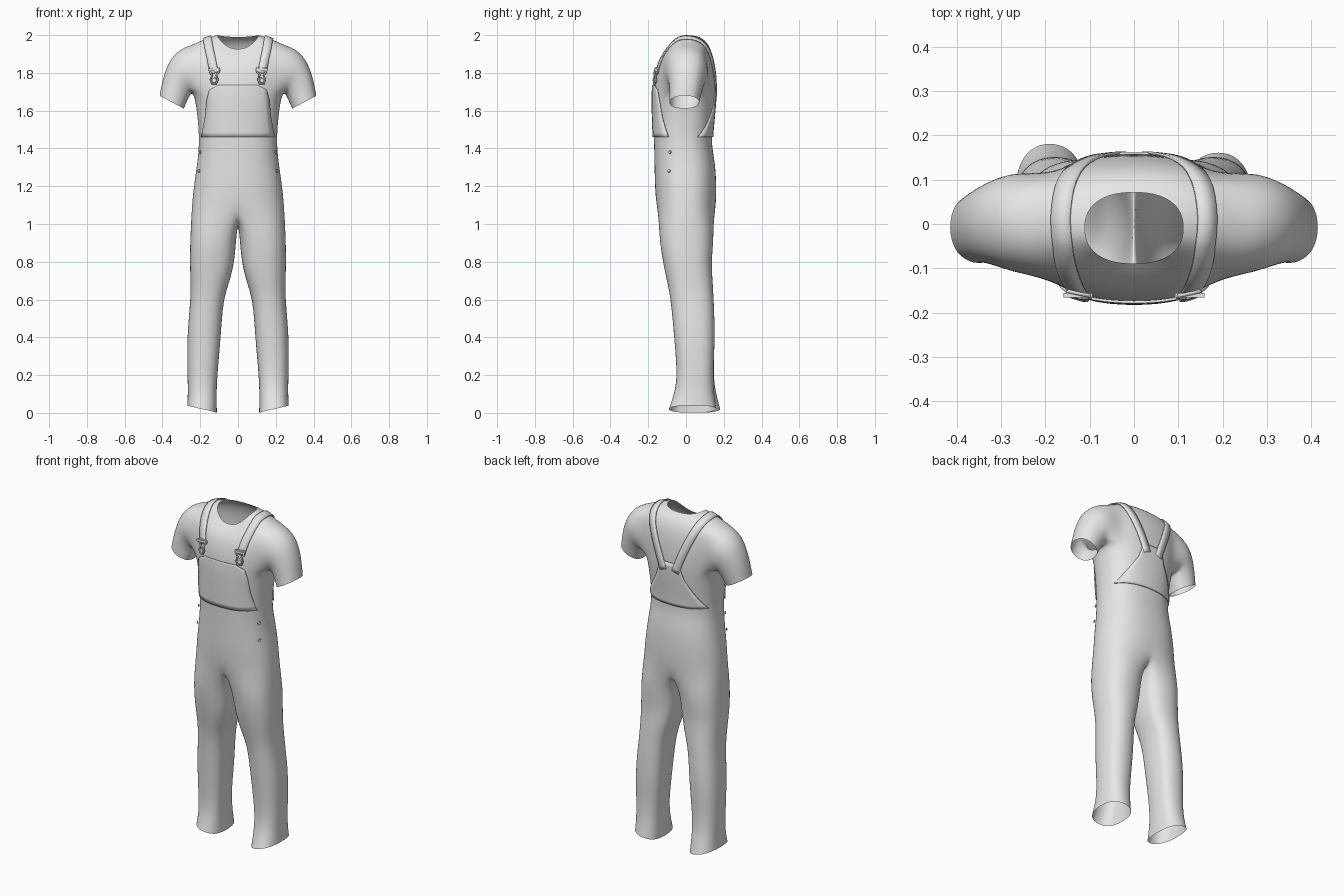
import bpy, bmesh
from math import sin, cos, pi, atan2, copysign
from mathutils import Vector
from mathutils.bvhtree import BVHTree

cube = bpy.data.objects.get("Cube")
if cube:
    bpy.data.objects.remove(cube)

cloth = bpy.data.materials.new("light_grey_cloth")
cloth.use_nodes = True
cloth.diffuse_color = (0.8, 0.8, 0.8, 1)
cloth.node_tree.nodes["Principled BSDF"].inputs["Base Color"].default_value = (0.8, 0.8, 0.8, 1)


def finish(name, bm, smooth=True):
    bmesh.ops.recalc_face_normals(bm, faces=bm.faces)
    mesh = bpy.data.meshes.new(name)
    bm.to_mesh(mesh)
    bm.free()
    mesh.materials.append(cloth)
    for p in mesh.polygons:
        p.use_smooth = smooth
    obj = bpy.data.objects.new(name, mesh)
    bpy.context.collection.objects.link(obj)
    return obj


def power(v, e=0.85):
    return copysign(abs(v) ** e, v)


def tube(bm, loop, rings):
    """Continue an open loop of vertices through rings of positions."""
    n = len(loop)
    for ring in rings:
        new = [bm.verts.new(p) for p in ring]
        for i in range(n):
            j = (i + 1) % n
            bm.faces.new((loop[i], loop[j], new[j], new[i]))
        loop = new


# Torso rings: half width, front y, back y, then front / side / back heights
N = 24
TORSO = [
    (.246, -.158, .157, 1.08, 1.10, 1.04), (.236, -.166, .163, 1.20, 1.20, 1.18),
    (.217, -.168, .157, 1.32, 1.32, 1.32), (.207, -.170, .135, 1.42, 1.42, 1.42),
    (.211, -.174, .143, 1.52, 1.52, 1.52), (.222, -.177, .153, 1.62, 1.62, 1.62),
    (.236, -.178, .158, 1.69, 1.69, 1.69), (.250, -.172, .157, 1.76, 1.78, 1.78),
    (.255, -.162, .150, 1.81, 1.87, 1.85), (.240, -.145, .138, 1.86, 1.95, 1.91),
    (.170, -.115, .112, 1.90, 1.985, 1.965), (.112, -.090, .072, 1.925, 2.0, 1.99)]
ARM_LOW, ARM_HIGH = 6, 9
bm = bmesh.new()
rings = []
for w, yf, yb, zf, zs, zb in TORSO:
    ring = []
    for i in range(N):
        s, c = sin(2 * pi * i / N), cos(2 * pi * i / N)
        if i in (0, N // 2):
            s = 0
        y = (yf + yb) / 2 - power(c) * (yb - yf) / 2
        z = zs * s * s + (zf if c > 0 else zb) * c * c
        ring.append(bm.verts.new((w * power(s), y, z)))
    rings.append(ring)
for k in range(len(rings) - 1):
    for i in range(N):
        if ARM_LOW <= k < ARM_HIGH and i % 12 in range(3, 9):
            continue
        j = (i + 1) % N
        bm.faces.new((rings[k][i], rings[k][j], rings[k + 1][j], rings[k + 1][i]))

# Short sleeves: outer x, z, inner x, z, half depth, centre y
SLEEVE = [(.295, 1.935, .250, 1.685, .118, .005), (.36, 1.88, .256, 1.675, .103, .005),
          (.398, 1.78, .267, 1.65, .090, 0), (.416, 1.68, .285, 1.61, .083, -.008)]
for side, start in ((1, 3), (-1, 15)):
    cols = range(start, start + 7)
    rows = range(ARM_LOW + 1, ARM_HIGH)
    loop = [rings[ARM_LOW][c] for c in cols] + [rings[r][start + 6] for r in rows]
    loop += [rings[ARM_HIGH][c] for c in reversed(cols)] + [rings[r][start] for r in reversed(rows)]
    angles = [atan2((v.co.z - 1.815) / .13, v.co.y / .12) for v in loop]
    tube(bm, loop, [[(side * ((xo + xi) / 2 + (xo - xi) / 2 * sin(a)), cy + d * cos(a),
                      (zo + zi) / 2 + (zo - zi) / 2 * sin(a)) for a in angles]
                    for xo, zo, xi, zi, d, cy in SLEEVE])

# Trouser legs: z, inner x, outer x, front y, back y
LEG = [(.93, .005, .254, -.147, .152), (.80, .014, .257, -.126, .138),
       (.69, .042, .252, -.103, .145), (.60, .076, .252, -.083, .150),
       (.40, .088, .272, -.066, .158), (.20, .107, .268, -.048, .145),
       (.10, .111, .266, -.065, .152), (.02, .109, .270, -.095, .165)]
crotch = [bm.verts.new((0, y, z)) for y, z in ((-.09, 1.03), (0, 1.0), (.09, 1.0))]
base = rings[0]
for side, loop in ((1, base[:13] + crotch[::-1]), (-1, base[12:] + base[:1] + crotch)):
    angles = [atan2(v.co.y / .157, (abs(v.co.x) - .123) / .123) for v in loop]
    path = []
    for z, xi, xo, yf, yb in LEG:
        shift = .022 * max(0, 1 - z / .2) if side < 0 else 0
        path.append([(side * ((xi + xo) / 2 + (xo - xi) / 2 * power(cos(a))),
                      (yf + yb) / 2 + shift + (yb - yf) / 2 * power(sin(a)),
                      z + (.02 * cos(a) if z < .05 else 0)) for a in angles])
    tube(bm, loop, path)
body = finish("shirt_and_trousers", bm)
sub = body.modifiers.new("smooth", "SUBSURF")
sub.levels = sub.render_levels = 2

bpy.context.view_layer.update()
tree = BVHTree.FromObject(body, bpy.context.evaluated_depsgraph_get())


def on_body(p, lift=.006):
    """Nearest point on the cloth, lifted outwards, with its outward normal."""
    hit, normal, _, _ = tree.find_nearest(Vector(p))
    return hit + normal * lift, normal


def sheet(name, rows):
    """Thin cloth layer made from rows of points."""
    bm = bmesh.new()
    grid = [[bm.verts.new(p) for p in row] for row in rows]
    for a, b in zip(grid, grid[1:]):
        for i in range(len(a) - 1):
            bm.faces.new((a[i], a[i + 1], b[i + 1], b[i]))
    obj = finish(name, bm)
    solid = obj.modifiers.new("thickness", "SOLIDIFY")
    solid.thickness = .006
    solid.offset = 0
    return obj


def resample(points, steps=4):
    out = []
    for a, b in zip(points, points[1:]):
        out += [Vector(a).lerp(Vector(b), t / steps) for t in range(steps)]
    return out + [Vector(points[-1])]


# Bib and back panel: outline as (half width, height)
def panel(name, direction, outline):
    rows = []
    for w, z, _ in resample([(w, z, 0) for w, z in outline]):
        row = []
        for i in range(13):
            x = w * (i / 6 - 1)
            hit, normal, _, _ = tree.ray_cast(Vector((x, direction, z)), Vector((0, -direction, 0)))
            row.append(hit + normal * .004 if hit else on_body((x, direction * .1, z), .004)[0])
        rows.append(row)
    sheet(name, rows)


panel("front_bib", -1, [(.19, 1.46), (.172, 1.56), (.162, 1.66), (.15, 1.71), (.10, 1.735)])
panel("back_panel", 1, [(.19, 1.46), (.15, 1.53), (.09, 1.63), (.06, 1.72)])

# Shoulder straps, buckles and side buttons, one set per side
STRAP = [(.13, -.17, 1.80), (.143, -.14, 1.88), (.165, -.06, 1.99), (.17, .02, 2.0),
         (.15, .10, 1.95), (.11, .15, 1.85), (.07, .17, 1.75), (.04, .17, 1.67)]
BUCKLE = [(-.026, .045), (.026, .045), (.028, .025), (.012, .005), (.022, -.02), (.012, -.042)]
BUCKLE += [(-x, z) for x, z in reversed(BUCKLE[2:])]


def button(name, p, radius, depth):
    spot, normal = on_body(p, .008)
    bm = bmesh.new()
    bmesh.ops.create_cone(bm, cap_ends=True, segments=12, radius1=radius, radius2=radius * .8, depth=depth)
    obj = finish(name, bm, False)
    obj.location = spot
    obj.rotation_euler = normal.to_track_quat('Z', 'Y').to_euler()


for side, label in ((1, "left"), (-1, "right")):
    path = [on_body((side * x, y, z)) for x, y, z in resample(STRAP)]
    rows = []
    for i, (p, normal) in enumerate(path):
        along = path[min(i + 1, len(path) - 1)][0] - path[max(i - 1, 0)][0]
        across = along.cross(normal).normalized() * .023
        rows.append([on_body(p + across * t)[0] for t in (-1, 0, 1)])
    sheet(label + "_strap", rows)

    # Hourglass wire buckle
    curve = bpy.data.curves.new(label + "_buckle", "CURVE")
    curve.dimensions = '3D'
    curve.bevel_depth = .005
    curve.bevel_resolution = 1
    spline = curve.splines.new("POLY")
    spline.points.add(len(BUCKLE) - 1)
    spline.use_cyclic_u = True
    for point, (x, z) in zip(spline.points, BUCKLE):
        spot, _ = on_body((side * .13 + x, -.18, 1.785 + z), .012)
        point.co = (*spot, 1)
    curve.materials.append(cloth)
    bpy.context.collection.objects.link(bpy.data.objects.new(label + "_buckle", curve))

    # Slider bar of the buckle
    bm = bmesh.new()
    bmesh.ops.create_cube(bm, size=1)
    bmesh.ops.scale(bm, vec=(.066, .01, .014), verts=bm.verts)
    bar = finish(label + "_buckle_slider", bm, False)
    bar.location = on_body((side * .13, -.18, 1.82), .014)[0]

    button(label + "_bib_button", (side * .13, -.18, 1.762), .015, .012)
    for k, z in enumerate((1.38, 1.28)):
        button(f"{label}_hip_button_{k + 1}", (side * .2, -.085, z), .009, .006)
